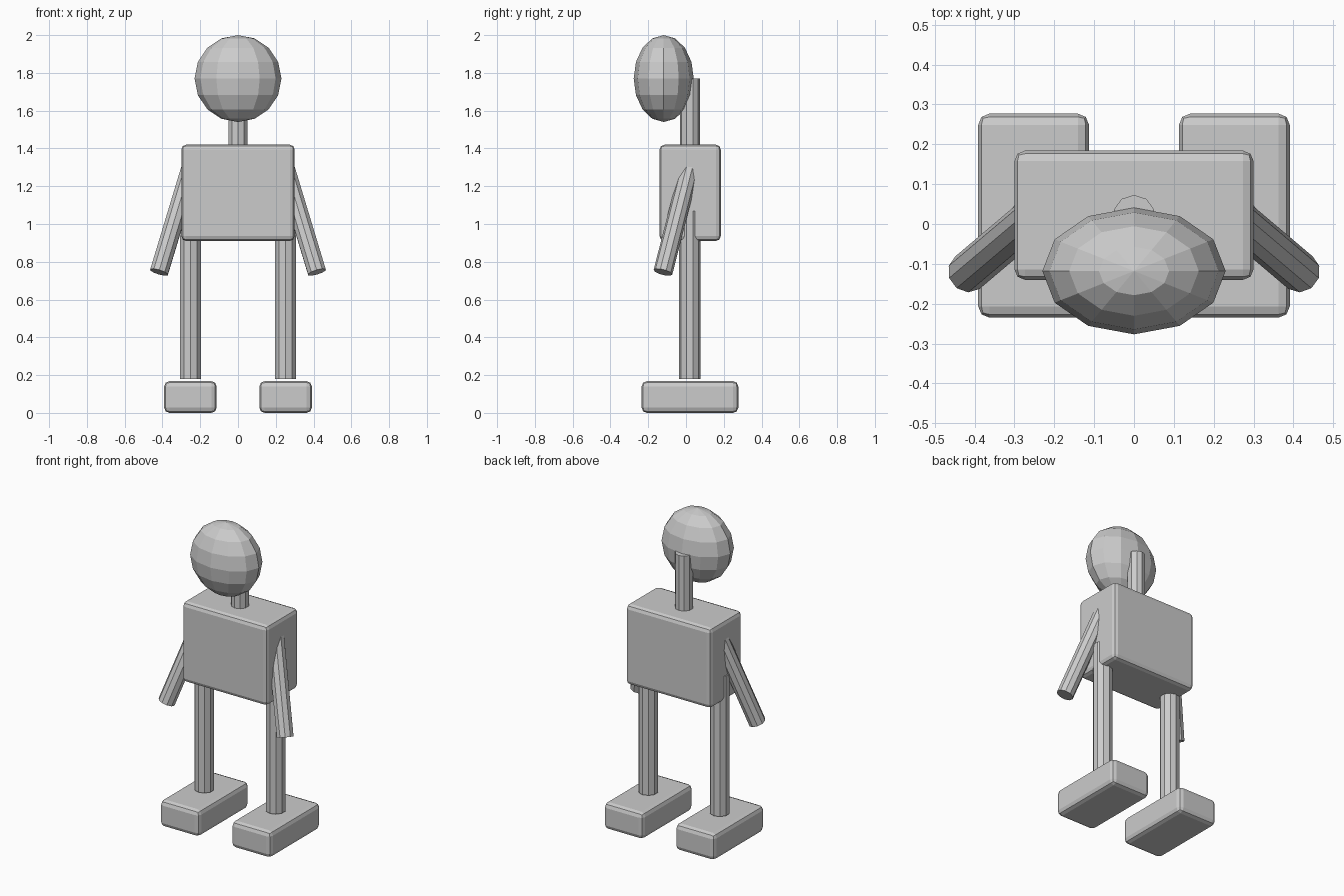
import bpy
from mathutils import Vector

if "Cube" in bpy.data.objects:
    bpy.data.objects.remove(bpy.data.objects["Cube"])


def block(name, loc, size, bevel):
    """Box with softly rounded edges."""
    bpy.ops.mesh.primitive_cube_add(size=1, location=loc)
    ob = bpy.context.object
    ob.name = name
    ob.scale = size
    bpy.ops.object.transform_apply(location=False, rotation=False, scale=True)
    mod = ob.modifiers.new("edges", 'BEVEL')
    mod.width = bevel
    mod.segments = 2
    return ob


def rod(name, bottom, top, radius):
    """Ten-sided rod between two points."""
    a, b = Vector(bottom), Vector(top)
    bpy.ops.mesh.primitive_cylinder_add(vertices=10, radius=radius,
                                        depth=(b - a).length, location=(a + b) / 2)
    ob = bpy.context.object
    ob.name = name
    ob.rotation_mode = 'QUATERNION'
    ob.rotation_quaternion = Vector((0, 0, 1)).rotation_difference(b - a)
    return ob


# Head: low-poly ellipsoid, set forward of the neck
bpy.ops.mesh.primitive_uv_sphere_add(segments=12, ring_count=8, radius=1,
                                     location=(0, -0.118, 1.77))
head = bpy.context.object
head.name = "head"
head.scale = (0.23, 0.159, 0.23)

# Neck and torso
rod("neck", (0, 0.02, 1.3), (0, 0.02, 1.77), 0.053)
block("torso", (0, 0.022, 1.165), (0.6, 0.324, 0.51), 0.026)

# Limbs, one set per side
for side, s in (("left", 1), ("right", -1)):
    rod(f"{side}_arm", (s * 0.418, -0.122, 0.745), (s * 0.25, 0.02, 1.3), 0.051)
    rod(f"{side}_leg", (s * 0.252, 0.02, 0.18), (s * 0.252, 0.02, 1.07), 0.058)
    block(f"{side}_foot", (s * 0.252, 0.021, 0.084), (0.278, 0.512, 0.168), 0.028)
